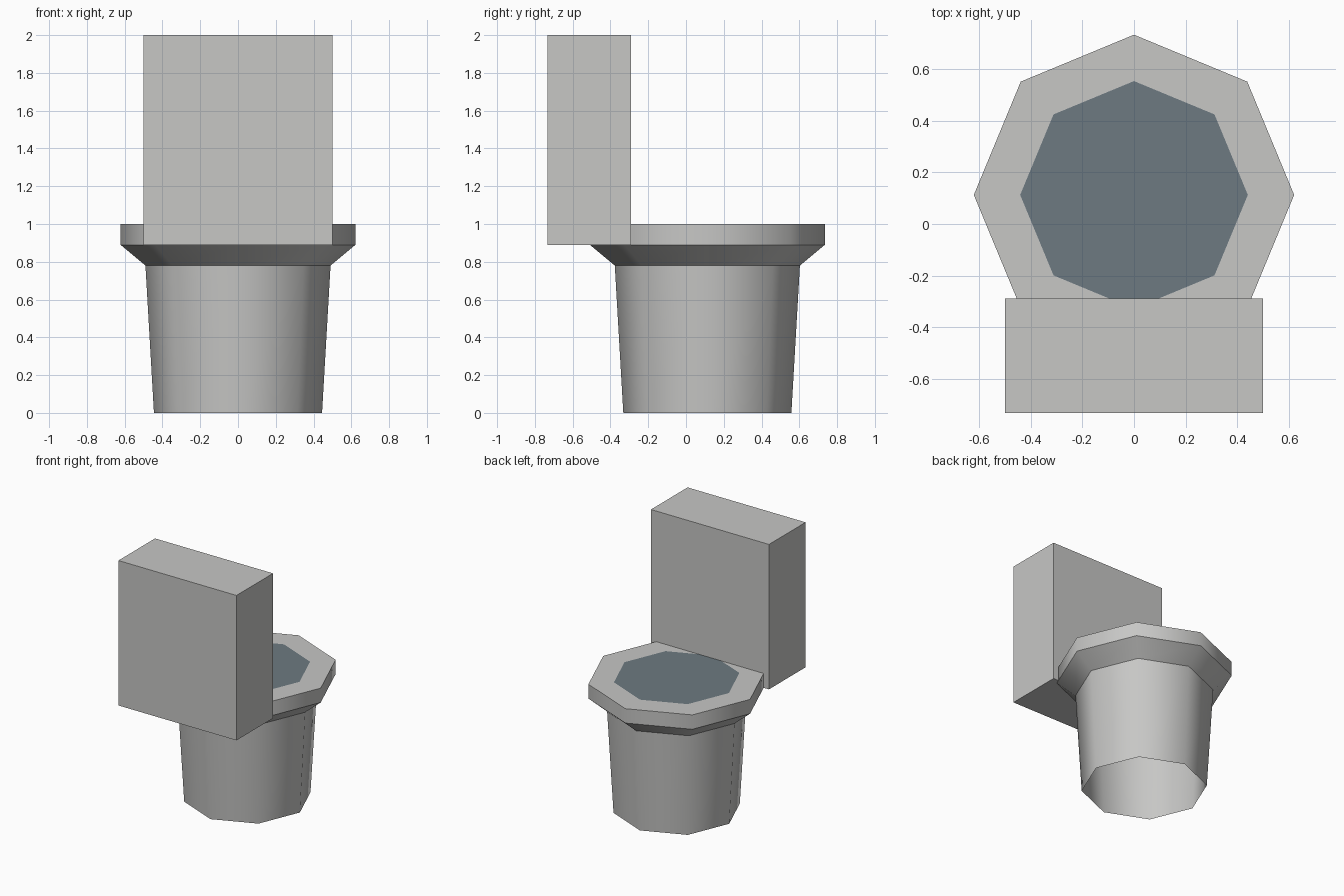
import bpy, bmesh, math
from mathutils import Vector

cube = bpy.data.objects.get("Cube")
if cube:
    bpy.data.objects.remove(cube, do_unlink=True)


def material(name, rgb):
    mat = bpy.data.materials.new(name)
    mat.use_nodes = True
    mat.diffuse_color = (*rgb, 1)
    bsdf = next(n for n in mat.node_tree.nodes if n.type == 'BSDF_PRINCIPLED')
    bsdf.inputs["Base Color"].default_value = (*rgb, 1)
    return mat


porcelain = material("grey porcelain", (0.57, 0.57, 0.56))
water_blue = material("slate blue water", (0.153, 0.195, 0.22))
SIDES = 8
BOWL_Y = 0.113


def add_object(name, bm, mat):
    mesh = bpy.data.meshes.new(name)
    bm.to_mesh(mesh)
    bm.free()
    mesh.materials.append(mat)
    obj = bpy.data.objects.new(name, mesh)
    bpy.context.collection.objects.link(obj)
    return obj


def ring(bm, radius, z):
    angles = [math.tau * i / SIDES for i in range(SIDES)]
    return [bm.verts.new((radius * math.cos(a), BOWL_Y + radius * math.sin(a), z))
            for a in angles]


# Pedestal, flared collar and rim: one octagonal shell, open underneath
profile = [(0.445, 0), (0.49, 0.78), (0.622, 0.89), (0.622, 1), (0.442, 1)]
bm = bmesh.new()
rings = [ring(bm, r, z) for r, z in profile]
for low, high in zip(rings, rings[1:]):
    for i in range(SIDES):
        j = (i + 1) % SIDES
        face = bm.faces.new((low[i], low[j], high[j], high[i]))
        face.smooth = True
# Crisp creases around each ring, soft shading around the sides
for loop in rings:
    for i in range(SIDES):
        bm.edges.get((loop[i], loop[(i + 1) % SIDES])).smooth = False
add_object("bowl", bm, porcelain)

# Water surface, flush with the rim
bm = bmesh.new()
bm.faces.new(ring(bm, 0.442, 1))
add_object("water", bm, water_blue)

# Tank
low, high = Vector((-0.5, -0.733, 0.89)), Vector((0.5, -0.29, 2))
bm = bmesh.new()
bmesh.ops.create_cube(bm, size=1)
bmesh.ops.scale(bm, vec=high - low, verts=bm.verts)
bmesh.ops.translate(bm, vec=(low + high) / 2, verts=bm.verts)
add_object("tank", bm, porcelain)
